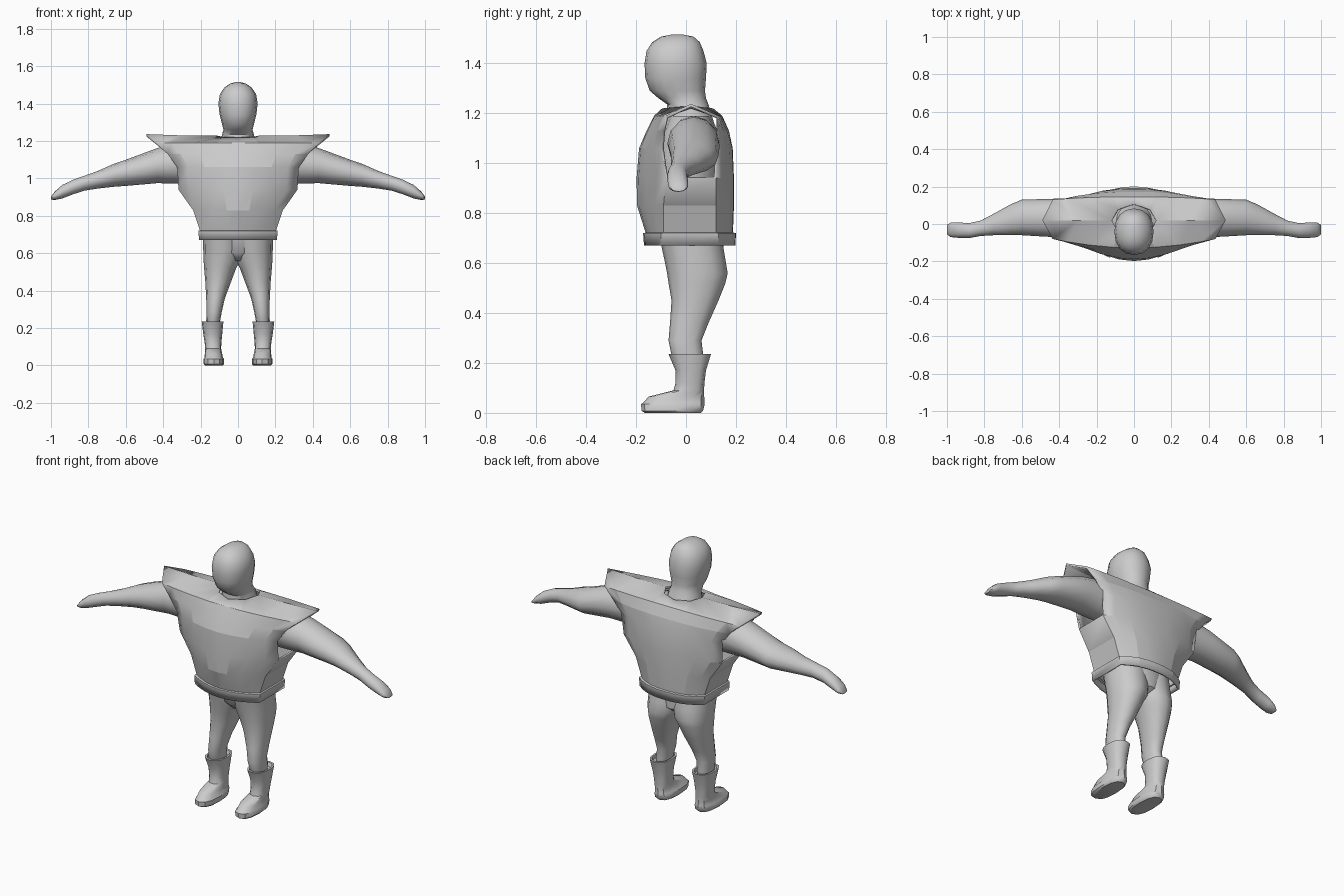
import bpy, bmesh, math
from mathutils import Vector

grey = bpy.data.materials.new("plain grey")
grey.diffuse_color = (0.6, 0.6, 0.6, 1)


def finish(name, bm, smooth=50):
    bmesh.ops.recalc_face_normals(bm, faces=bm.faces)
    me = bpy.data.meshes.new(name)
    bm.to_mesh(me)
    bm.free()
    me.materials.append(grey)
    ob = bpy.data.objects.new(name, me)
    bpy.context.collection.objects.link(ob)
    if smooth:
        bpy.ops.object.select_all(action='DESELECT')
        ob.select_set(True)
        bpy.context.view_layer.objects.active = ob
        bpy.ops.object.shade_smooth_by_angle(angle=math.radians(smooth))
    return ob


def loft(name, rows, axis='z', n=12, p=2.0, side=1, smooth=50):
    """Rows: (station, u min, u max, v min, v max); u, v = x, y or z, y."""
    bm = bmesh.new()
    rings = []
    for s, u0, u1, v0, v1 in rows:
        ring = []
        for i in range(n):
            a = 2 * math.pi * i / n
            c, d = math.cos(a), math.sin(a)
            u = (u0 + u1) / 2 + (u1 - u0) / 2 * math.copysign(abs(c) ** (2 / p), c)
            v = (v0 + v1) / 2 + (v1 - v0) / 2 * math.copysign(abs(d) ** (2 / p), d)
            ring.append(bm.verts.new((side * u, v, s) if axis == 'z' else (side * s, v, u)))
        rings.append(ring)
    for a, b in zip(rings, rings[1:]):
        for i in range(n):
            j = (i + 1) % n
            bm.faces.new((a[i], a[j], b[j], b[i]))
    bm.faces.new(rings[0])
    bm.faces.new(rings[-1])
    return finish(name, bm, smooth)


# Head with neck
loft("head", [
    (1.17, -.10, .10, -.08, .11), (1.235, -.085, .085, -.075, .09),
    (1.26, -.078, .078, -.11, .08), (1.29, -.085, .085, -.145, .076),
    (1.34, -.098, .098, -.163, .08), (1.40, -.105, .105, -.166, .083),
    (1.45, -.097, .097, -.158, .07), (1.485, -.074, .074, -.135, .055),
    (1.507, -.043, .043, -.10, .03), (1.515, -.015, .015, -.06, -.01)], n=16, p=2.2)

# Torso hidden below the tunic
loft("torso", [(.56, -.05, .05, -.04, .10), (.60, -.13, .13, -.08, .15),
               (.70, -.17, .17, -.10, .15), (.95, -.20, .20, -.13, .14),
               (1.12, -.22, .22, -.10, .13), (1.19, -.15, .15, -.07, .10)])

for side, word in ((1, "left"), (-1, "right")):
    # Arm with mitten hand
    loft(word + "_arm", [
        (.18, .97, 1.19, -.07, .13), (.33, .972, 1.185, -.075, .135),
        (.43, .975, 1.163, -.07, .135), (.60, .96, 1.10, -.06, .13),
        (.66, .956, 1.08, -.06, .105), (.75, .946, 1.04, -.06, .055),
        (.82, .935, 1.015, -.064, .018), (.88, .916, .994, -.075, .005),
        (.94, .893, .965, -.074, .008), (.98, .885, .93, -.07, .008),
        (1.0, .887, .903, -.055, -.005)], axis='x', side=side)
    # Leg
    loft(word + "_leg", [
        (.20, .10, .165, -.045, .06), (.24, .095, .17, -.06, .068),
        (.29, .086, .168, -.07, .062), (.36, .07, .17, -.064, .09),
        (.45, .036, .175, -.058, .13), (.52, .01, .181, -.07, .158),
        (.56, -.012, .184, -.076, .167), (.62, -.03, .186, -.088, .157),
        (.72, -.03, .187, -.11, .14)], p=2.2, side=side)
    # Boot: sole, foot, shaft, rim and recessed top
    loft(word + "_boot", [
        (0, .082, .176, -.165, .06), (.008, .075, .184, -.178, .068),
        (.035, .075, .184, -.18, .075), (.04, .08, .18, -.172, .074),
        (.065, .085, .177, -.15, .073), (.09, .09, .175, -.05, .072),
        (.12, .089, .178, -.042, .074), (.17, .084, .186, -.042, .08),
        (.235, .078, .194, -.07, .10), (.235, .088, .184, -.058, .088),
        (.215, .09, .182, -.05, .08)], p=2.5, side=side, smooth=40)

# Tunic: front and back panels, joined by side panels below the armholes.
# Row: height, half width, front y, front side y, back side y, back y
rows = [(.67, .208, -.168, -.10, .13, .198), (.72, .212, -.172, -.10, .13, .2),
        (.722, .204, -.162, -.09, .12, .188), (.83, .24, -.196, -.09, .12, .192),
        (.94, .318, -.198, -.08, .12, .192), (1.06, .325, -.188, -.10, .13, .187),
        (1.13, .375, -.158, -.095, .135, .172), (1.19, .435, -.128, -.08, .13, .145)]
cols = (-1, -.82, -.55, -.25, 0, .25, .55, .82, 1)
neck = ((0, .105), (.085, .07), (.118, 0), (.30, 0), (.49, 0))  # x, depth from seam
bm = bmesh.new()
grids = []
for back in (False, True):
    grid = []
    for z, w, yf, sf, sb, yb in rows:
        edge, mid, power = (sb, yb, 2.6) if back else (sf, yf, 1.9)
        grid.append([bm.verts.new((w * t, edge + (mid - edge) * (1 - abs(t) ** power), z))
                     for t in cols])
    # Shoulder seam and neckline
    top = []
    for i in range(9):
        x, d = neck[abs(i - 4)]
        y = .02 + (d * .85 if back else -d * 1.1)
        top.append(bm.verts.new((math.copysign(x, i - 4), y, 1.237 if x > .4 else 1.23 - .1 * d)))
    grid.append(top)
    for a, b in zip(grid, grid[1:]):
        for i in range(8):
            bm.faces.new((a[i], a[i + 1], b[i + 1], b[i]))
    grids.append(grid)
for k in (0, 8):
    for r in range(4):
        bm.faces.new((grids[0][r][k], grids[1][r][k], grids[1][r + 1][k], grids[0][r + 1][k]))
bmesh.ops.remove_doubles(bm, verts=bm.verts, dist=.0005)
tunic = finish("tunic", bm, 12)
solid = tunic.modifiers.new("thickness", 'SOLIDIFY')
solid.thickness = .012
solid.offset = -1
